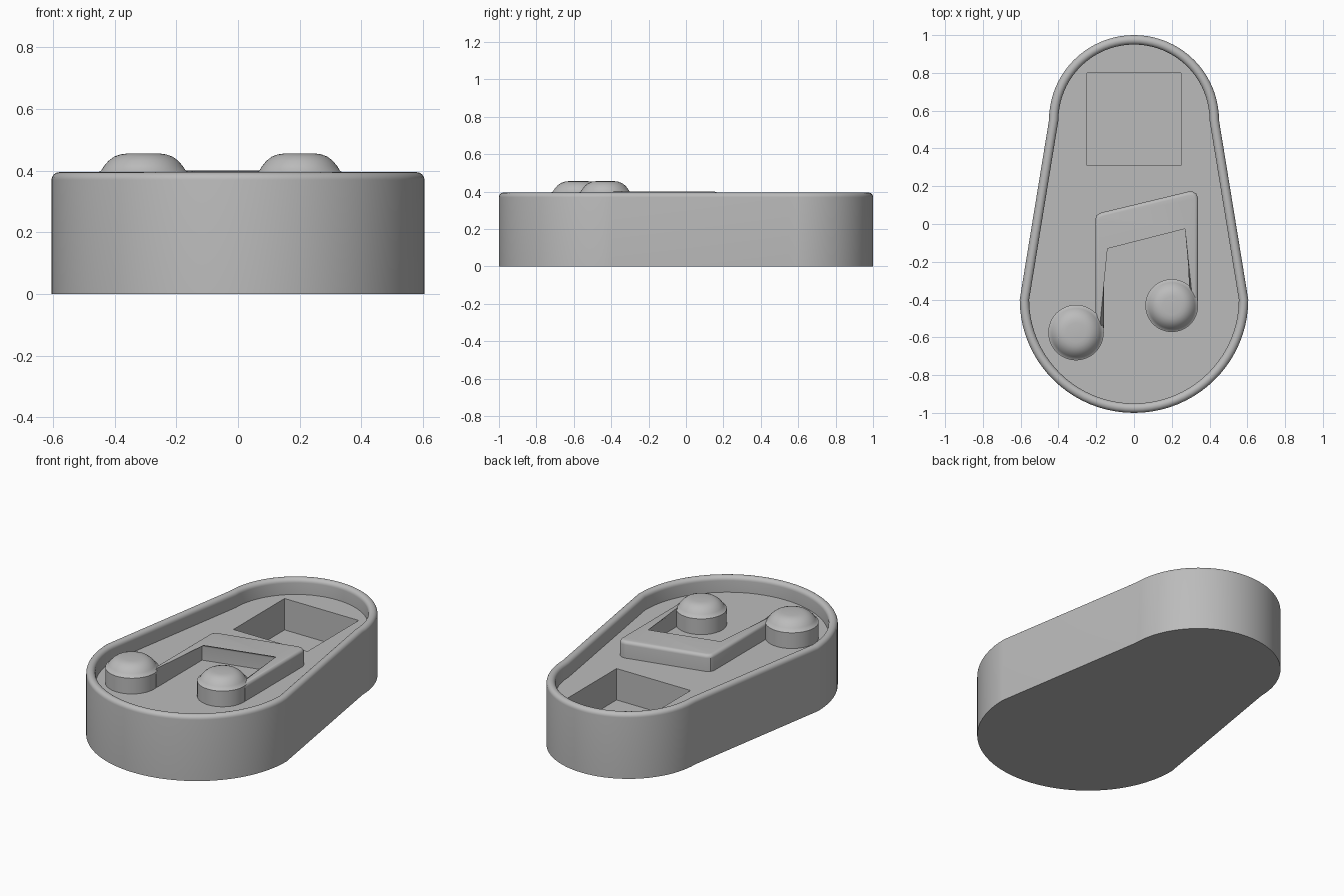
import bpy, bmesh
from math import sin, cos, pi, radians

cube = bpy.data.objects.get("Cube")
if cube:
    bpy.data.objects.remove(cube, do_unlink=True)

FLOOR, POCKET_FLOOR = 0.30, 0.11

grey = bpy.data.materials.new("plain_grey")
grey.use_nodes = True
grey.diffuse_color = (0.5, 0.5, 0.5, 1)
grey.node_tree.nodes["Principled BSDF"].inputs["Base Color"].default_value = (0.5, 0.5, 0.5, 1)


def finish(bm, name):
    bmesh.ops.recalc_face_normals(bm, faces=bm.faces[:])
    mesh = bpy.data.meshes.new(name)
    bm.to_mesh(mesh)
    bm.free()
    mesh.materials.append(grey)
    obj = bpy.data.objects.new(name, mesh)
    bpy.context.collection.objects.link(obj)
    bpy.ops.object.select_all(action="DESELECT")
    obj.select_set(True)
    bpy.context.view_layer.objects.active = obj
    bpy.ops.object.shade_smooth_by_angle(angle=radians(35))
    return obj


def ring(bm, points, z):
    return [bm.verts.new((x, y, z)) for x, y in points]


def skin(bm, rings):
    for a, b in zip(rings, rings[1:]):
        n = len(a)
        for i in range(n):
            j = (i + 1) % n
            bm.faces.new((a[i], a[j], b[j], b[i]))


def loop_edges(bm, loop):
    return [bm.edges.get((loop[i - 1], loop[i])) or bm.edges.new((loop[i - 1], loop[i]))
            for i in range(len(loop))]


def outline(inset):
    # Teardrop: narrow rounded back, wide rounded front
    steps = 40
    back = [((0.45 - inset) * cos(pi * i / steps), 0.55 + (0.45 - inset) * sin(pi * i / steps))
            for i in range(steps + 1)]
    front = [(-(0.605 - inset) * cos(pi * i / steps), -0.4 - (0.6 - inset) * sin(pi * i / steps))
             for i in range(steps + 1)]
    return back + front


# Tray body: outer wall, rounded rim, recessed floor with a square pocket
bm = bmesh.new()
rim = 0.025
profile = [(0, 0)]
profile += [(rim * (1 - cos(pi * i / 12)), 0.37 + rim * sin(pi * i / 12)) for i in range(13)]
profile += [(2 * rim, FLOOR)]
rings = [ring(bm, outline(inset), z) for inset, z in profile]
skin(bm, rings)
bm.faces.new(rings[0])
square = [(-0.248, 0.31), (0.248, 0.31), (0.248, 0.80), (-0.248, 0.80)]
mouth = ring(bm, square, FLOOR)
base = ring(bm, square, POCKET_FLOOR)
skin(bm, [mouth, base])
bm.faces.new(base)
bmesh.ops.triangle_fill(bm, use_beauty=True, normal=(0, 0, 1),
                        edges=loop_edges(bm, rings[-1]) + loop_edges(bm, mouth))
finish(bm, "tray_body")

# Joined beam and stems with rounded upper edges
bm = bmesh.new()
shape = [(-0.205, -0.55), (-0.16, -0.55), (-0.16, -0.115), (0.29, 0.0),
         (0.29, -0.42), (0.34, -0.42), (0.34, 0.135), (0.33, 0.16),
         (0.31, 0.172), (0.285, 0.171), (-0.175, 0.06), (-0.197, 0.047), (-0.205, 0.025)]
low, high = ring(bm, shape, FLOOR - 0.005), ring(bm, shape, 0.40)
skin(bm, [low, high])
bm.faces.new(low)
bm.faces.new(high)
bmesh.ops.bevel(bm, geom=loop_edges(bm, high), offset=0.02, segments=5,
                profile=0.5, affect="EDGES", clamp_overlap=True)
finish(bm, "beam_and_stems")

# Domed round buttons at the stem ends
dome = [(1, FLOOR - 0.005), (1, 0.395), (0.94, 0.399), (0.87, 0.415), (0.77, 0.432),
        (0.64, 0.446), (0.5, 0.453), (0.35, 0.456)]
for name, cx, cy, radius in (("right_button", -0.307, -0.575, 0.147),
                             ("left_button", 0.2, -0.432, 0.14)):
    bm = bmesh.new()
    circle = [(cos(pi * i / 24), sin(pi * i / 24)) for i in range(48)]
    rings = [ring(bm, [(cx + radius * s * u, cy + radius * s * v) for u, v in circle], z)
             for s, z in dome]
    skin(bm, rings)
    bm.faces.new(rings[0])
    bm.faces.new(rings[-1])
    finish(bm, name)
